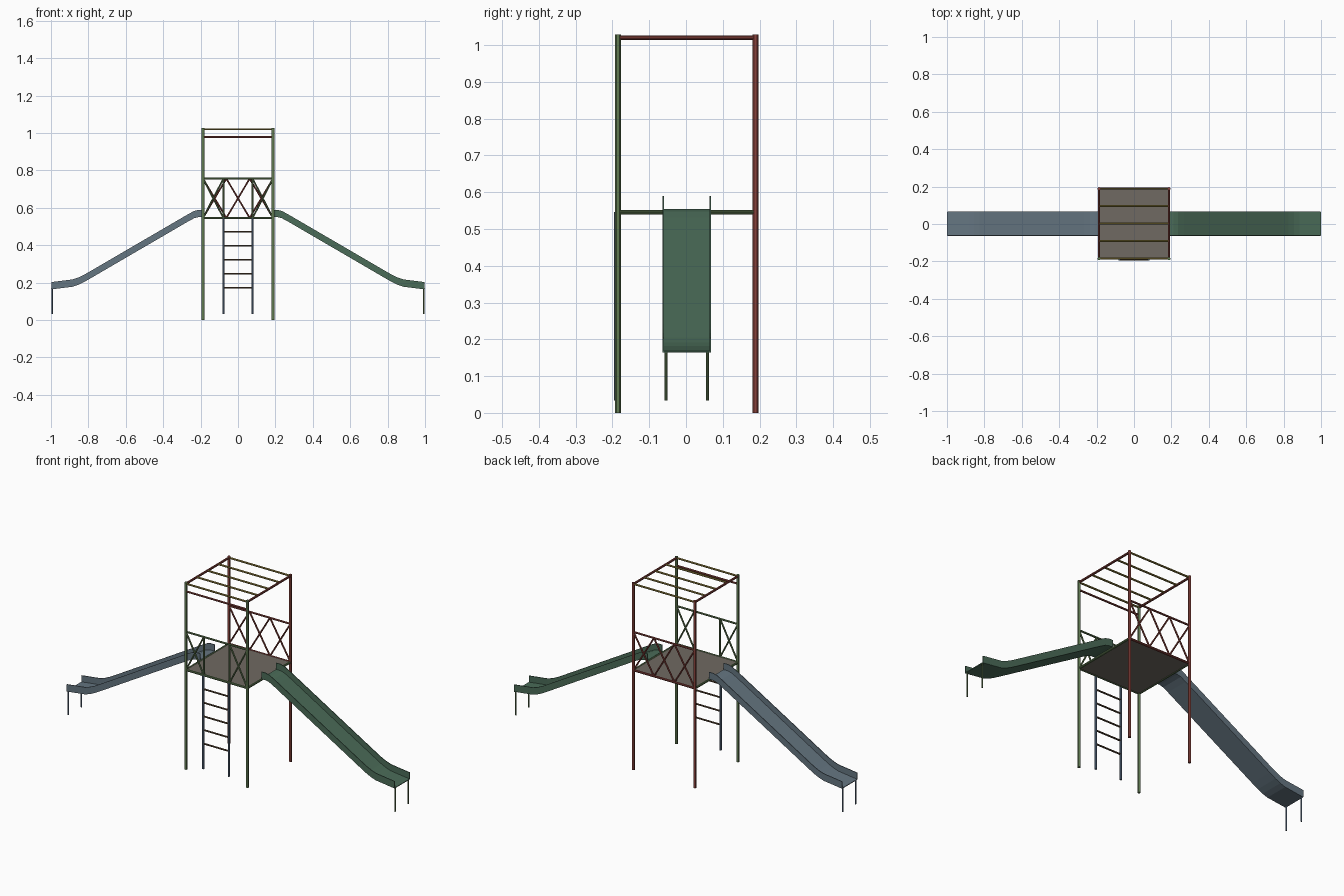
import bpy, bmesh
from mathutils import Vector

if "Cube" in bpy.data.objects:
    bpy.data.objects.remove(bpy.data.objects["Cube"])


def material(name, rgb):
    m = bpy.data.materials.new(name)
    m.diffuse_color = (*rgb, 1)
    m.use_nodes = True
    m.node_tree.nodes["Principled BSDF"].inputs["Base Color"].default_value = m.diffuse_color
    return m


GREEN = material("olive green paint", (0.12, 0.20, 0.085))
RED = material("red paint", (0.25, 0.055, 0.045))
YELLOW = material("yellow paint", (0.30, 0.23, 0.05))
LADDER_BLUE = material("ladder blue", (0.13, 0.20, 0.30))
BROWN = material("rung brown", (0.10, 0.06, 0.032))
DECK = material("deck grey", (0.16, 0.143, 0.122))
SLIDE_GREEN = material("slide green", (0.07, 0.15, 0.098))
SLIDE_BLUE = material("slide blue", (0.13, 0.18, 0.22))


def tube(name, a, b, r, mat, sides=10):
    """Round bar from point a to point b."""
    a, b = Vector(a), Vector(b)
    bpy.ops.mesh.primitive_cylinder_add(vertices=sides, radius=r,
                                        depth=(b - a).length, location=(a + b) / 2)
    o = bpy.context.object
    o.rotation_euler = (b - a).to_track_quat('Z', 'Y').to_euler()
    o.name = name
    o.data.materials.append(mat)
    bpy.ops.object.shade_smooth_by_angle()
    return o


X = 0.187                 # tower half width
YF, YB = -0.185, 0.189    # front and back post rows
YC = (YF + YB) / 2
Z_DECK, Z_RAIL, Z_TOP = 0.546, 0.756, 1.028

# corner posts, side beams and roof side rails
for s, side in ((-1, "left"), (1, "right")):
    tube(side + "_front_post", (s * X, YF, 0), (s * X, YF, Z_TOP), 0.008, GREEN, 12)
    tube(side + "_back_post", (s * X, YB, 0), (s * X, YB, Z_TOP), 0.008, RED, 12)
    tube(side + "_deck_beam", (s * X, YF, Z_DECK), (s * X, YB, Z_DECK), 0.006, GREEN)
    tube(side + "_roof_rail", (s * X, YF, 1.02), (s * X, YB, 1.02), 0.006, RED)

# overhead bars
for i in range(5):
    y = YF + (YB - YF) * i / 4
    tube("overhead_bar", (-X, y, 1.02), (X, y, 1.02), 0.005, YELLOW)
tube("front_cross_bar", (-X, YF, 0.978), (X, YF, 0.978), 0.005, RED)

# deck
bpy.ops.mesh.primitive_cube_add(size=1, location=(0, YC, Z_DECK))
deck = bpy.context.object
deck.name = "deck"
deck.scale = (2 * X, YB - YF, 0.006)
deck.data.materials.append(DECK)


def cross_panel(name, x0, x1, y, mat):
    """Diagonal cross between deck and handrail."""
    tube(name, (x0, y, Z_DECK), (x1, y, Z_RAIL), 0.0045, mat, 8)
    tube(name, (x1, y, Z_DECK), (x0, y, Z_RAIL), 0.0045, mat, 8)


# railings: front has a gap for the ladder, back has three crosses
for y, mat, side in ((YF, GREEN, "front"), (YB, RED, "back")):
    tube(side + "_deck_beam", (-X, y, Z_DECK), (X, y, Z_DECK), 0.006, mat)
    tube(side + "_handrail", (-X, y, Z_RAIL), (X, y, Z_RAIL), 0.005, mat)
for s in (-1, 1):
    tube("front_gate_post", (s * 0.078, YF, Z_DECK), (s * 0.078, YF, Z_RAIL), 0.005, GREEN)
    cross_panel("front_cross", s * X, s * 0.078, YF, GREEN)
for i in range(3):
    cross_panel("back_cross", -X + i * 2 * X / 3, -X + (i + 1) * 2 * X / 3, YB, RED)

# ladder
YL = -0.19
for s in (-1, 1):
    tube("ladder_rail", (s * 0.078, YL, 0.033), (s * 0.078, YL, Z_DECK), 0.006, LADDER_BLUE)
for i in range(5):
    z = 0.172 + i * 0.075
    tube("ladder_rung", (-0.078, YL, z), (0.078, YL, z), 0.0045, BROWN)

# slides: U-shaped section swept along a bed profile
BED = [(0.187, 0.55), (0.212, 0.55), (0.235, 0.544), (0.265, 0.528), (0.79, 0.222),
       (0.825, 0.202), (0.855, 0.188), (0.885, 0.178), (0.998, 0.164)]
HALF, WALL = 0.066, 0.039


def slide(name, s, mat, leg_mat):
    bm = bmesh.new()
    rows = []
    for x, z in BED:
        rows.append([bm.verts.new((s * x, YC + y, z + h)) for y, h in
                     ((-HALF, WALL), (-HALF, 0), (HALF, 0), (HALF, WALL))])
    for a, b in zip(rows, rows[1:]):
        for j in range(3):
            f = (a[j], b[j], b[j + 1], a[j + 1])
            bm.faces.new(f if s > 0 else f[::-1])
    me = bpy.data.meshes.new(name)
    bm.to_mesh(me)
    bm.free()
    o = bpy.data.objects.new(name, me)
    bpy.context.collection.objects.link(o)
    me.materials.append(mat)
    mod = o.modifiers.new("sheet", 'SOLIDIFY')
    mod.thickness = 0.004
    mod.offset = -1 if me.polygons[1].normal.z < 0 else 1   # thicken inwards
    mod.use_even_offset = True
    # legs under the slide end
    for t in (-1, 1):
        y = YC + t * 0.056
        tube(name + "_leg", (s * 0.994, y, 0.033), (s * 0.994, y, 0.166), 0.004, leg_mat, 8)


slide("right_slide", 1, SLIDE_GREEN, GREEN)
slide("left_slide", -1, SLIDE_BLUE, LADDER_BLUE)
